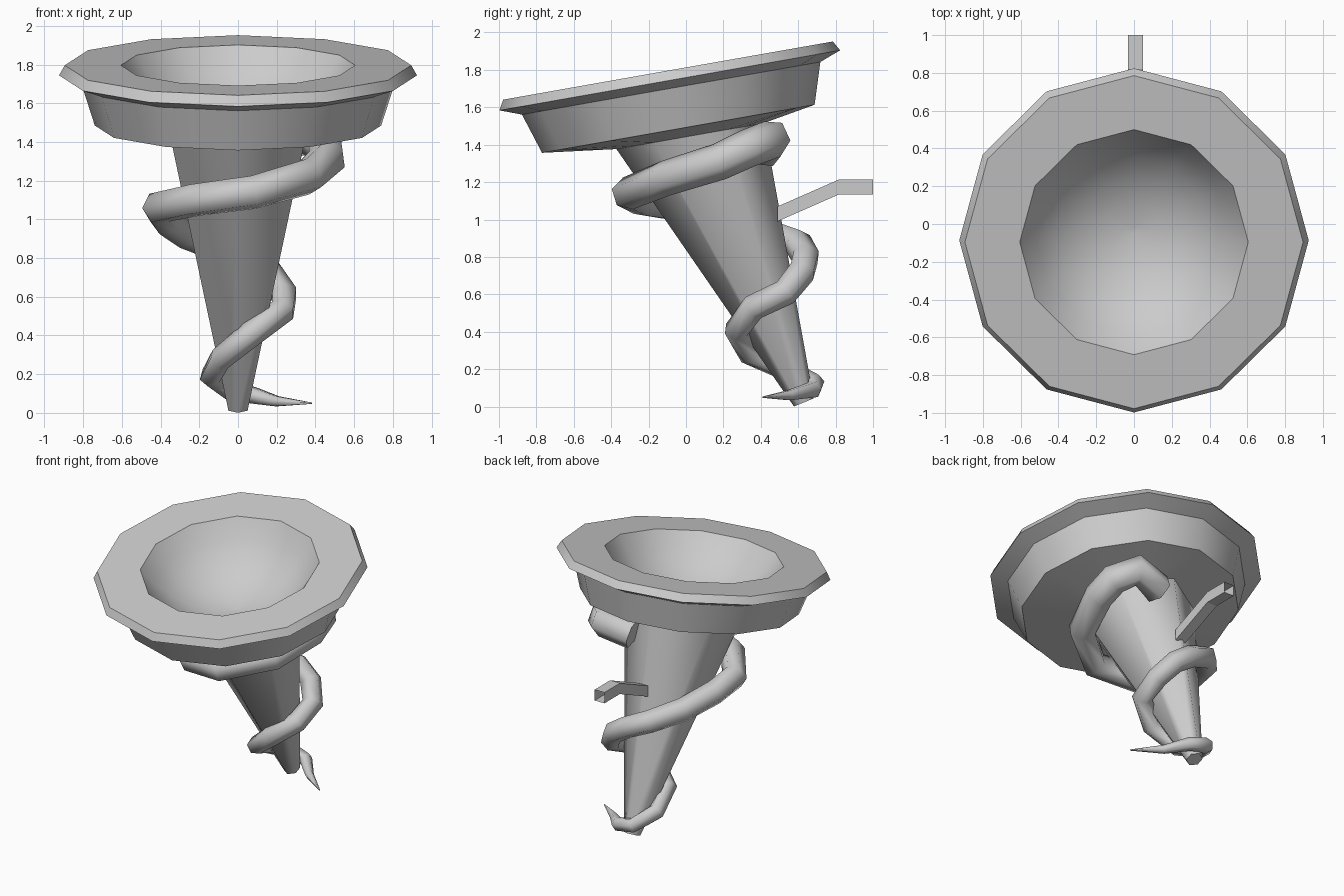
import bpy, bmesh, math

if "Cube" in bpy.data.objects:
    bpy.data.objects.remove(bpy.data.objects["Cube"])


def finish(name, bm, smooth_angle):
    bmesh.ops.recalc_face_normals(bm, faces=bm.faces)
    mesh = bpy.data.meshes.new(name)
    bm.to_mesh(mesh)
    bm.free()
    ob = bpy.data.objects.new(name, mesh)
    bpy.context.collection.objects.link(ob)
    bpy.ops.object.select_all(action='DESELECT')
    ob.select_set(True)
    bpy.context.view_layer.objects.active = ob
    if smooth_angle:
        bpy.ops.object.shade_smooth_by_angle(angle=math.radians(smooth_angle))
    return ob


def loft(name, rings, cap_start=False, cap_end=False, smooth_angle=0):
    bm = bmesh.new()
    loops = [[bm.verts.new(p) for p in ring] for ring in rings]
    for a, b in zip(loops, loops[1:]):
        n = len(a)
        for i in range(n):
            j = (i + 1) % n
            bm.faces.new((a[i], a[j], b[j], b[i]))
    if cap_start:
        bm.faces.new(loops[0][::-1])
    if cap_end:
        bm.faces.new(loops[-1])
    return finish(name, bm, smooth_angle)


def tilted_ring(cy, cz, r, tilt, n=12, hexagon=False):
    """Ring tilted about x; hexagon pulls every other point onto a hexagon's edge."""
    c, s = math.cos(math.radians(tilt)), math.sin(math.radians(tilt))
    pts = []
    for i in range(n):
        a = math.pi / 2 + 2 * math.pi * i / n
        q = r * (math.cos(math.pi / 6) if hexagon and i % 2 else 1)
        v = q * math.sin(a)
        pts.append((q * math.cos(a), cy + v * c, cz + v * s))
    return pts


def cup_ring(r, t):
    """Ring at height t along the cup axis, which leans 10 degrees forward."""
    a = math.radians(10)
    return tilted_ring(-0.042 - t * math.sin(a), 1.49 + t * math.cos(a), r, 10)


# slanted six-sided handle
neck = (0.022, 1.446, 0.40, 10)
loft("handle", [tilted_ring(0.63, 0.022, 0.057, 22, 6), tilted_ring(*neck, 6)],
     True, False, 65)

# cup with underside, lip and hollow bowl in one skin
rings = [tilted_ring(*neck, 12, True)]
rings += [cup_ring(r, t) for r, t in
          [(0.74, -0.005), (0.81, 0.215), (0.925, 0.258), (0.895, 0.311)]]
depth, rim = 0.36, 0.605
ball = (rim * rim + depth * depth) / (2 * depth)
edge = math.asin(rim / ball)
for k in range(6):
    a = edge * (1 - k / 5.1)
    rings.append(cup_ring(ball * math.sin(a),
                          0.311 - ball * (math.cos(a) - math.cos(edge))))
loft("cup", rings, False, True, 33)

# wall bracket: bent square tube with open ends
h = 0.04
loft("wall_bracket", [[(x + 0.007, y, z + d) for x, d in
                       [(-h, -h), (h, -h), (h, h), (-h, h)]]
                      for y, z in [(0.49, 1.03), (0.82, 1.175), (1.0, 1.175)]])

# vine: tapering tube winding up the handle (x, y, z, radius)
path = [(.38, .41, .05, .004), (.20, .55, .06, .030), (.08, .68, .09, .047),
        (-.05, .69, .12, .055), (-.14, .55, .19, .06), (-.09, .34, .28, .062),
        (.07, .27, .41, .068), (.23, .36, .53, .07), (.24, .53, .61, .072),
        (.16, .62, .72, .075), (.04, .64, .80, .077), (-.12, .60, .87, .08),
        (-.27, .42, .93, .083), (-.37, .20, 1.0, .085), (-.41, .02, 1.06, .087),
        (-.22, -.23, 1.10, .088), (.08, -.31, 1.14, .09), (.36, -.11, 1.22, .095),
        (.46, .18, 1.31, .10), (.45, .33, 1.38, .103), (.35, .46, 1.43, .105),
        (.14, .42, 1.38, .105)]
curve = bpy.data.curves.new("vine_path", 'CURVE')
curve.dimensions = '3D'
curve.bevel_depth = 1.0
curve.bevel_resolution = 1
curve.use_fill_caps = True
spline = curve.splines.new('POLY')
spline.points.add(len(path) - 1)
for p, (x, y, z, r) in zip(spline.points, path):
    p.co = (x, y, z, 1)
    p.radius = r
guide = bpy.data.objects.new("vine_path", curve)
bpy.context.collection.objects.link(guide)
bpy.context.view_layer.update()
deps = bpy.context.evaluated_depsgraph_get()
tube = bpy.data.meshes.new_from_object(guide.evaluated_get(deps))
bm = bmesh.new()
bm.from_mesh(tube)
bpy.data.objects.remove(guide)
bmesh.ops.remove_doubles(bm, verts=bm.verts, dist=0.0005)
finish("vine", bm, 65)
